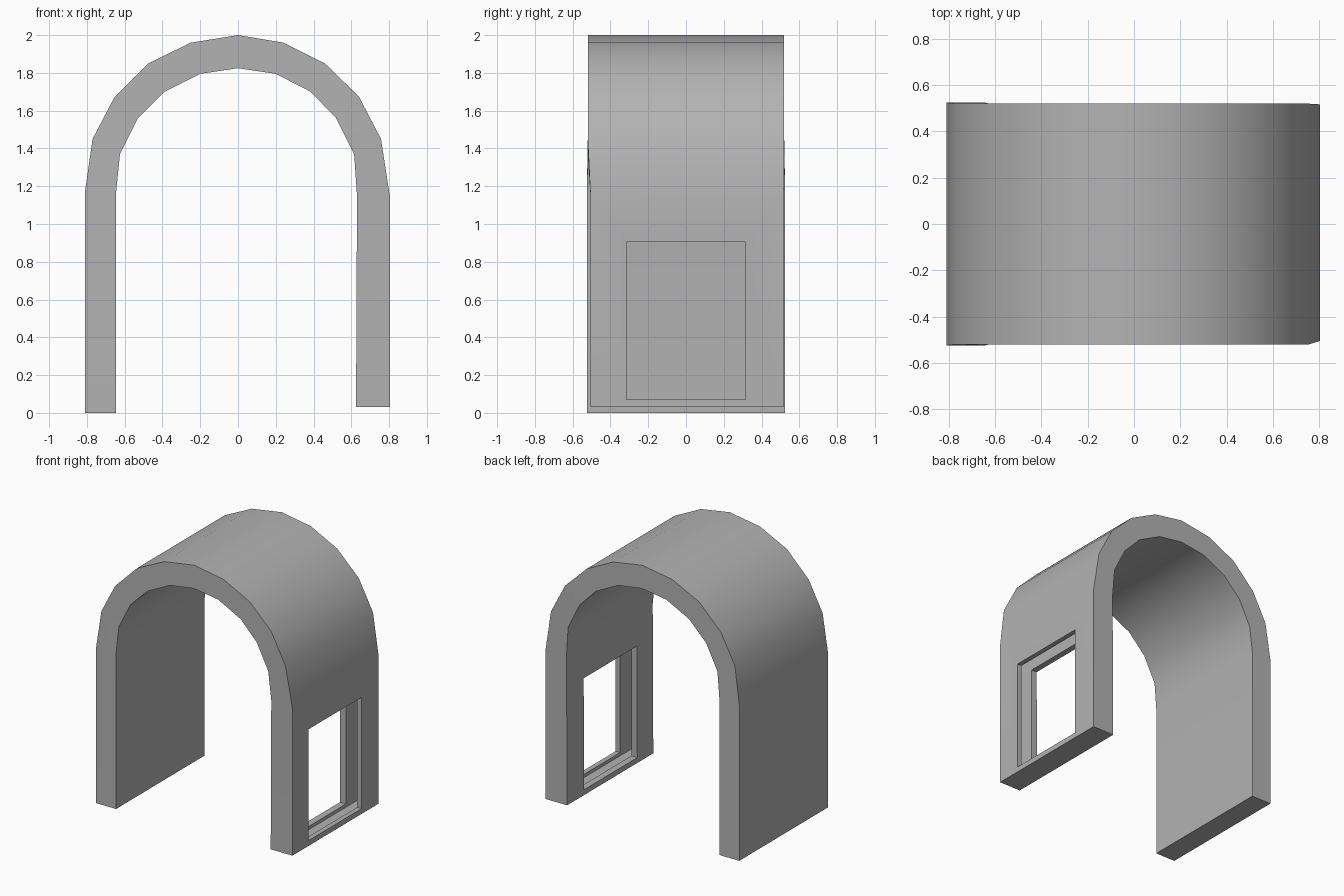
import bpy
import bmesh
import math
from mathutils import Matrix, Vector

cube = bpy.data.objects.get("Cube")
if cube:
    bpy.data.objects.remove(cube, do_unlink=True)

grey = bpy.data.materials.new("plain_grey")
grey.use_nodes = True
colour = (0.45, 0.45, 0.45, 1)
grey.diffuse_color = colour
grey.node_tree.nodes["Principled BSDF"].inputs["Base Color"].default_value = colour


def mesh_object(name, bm):
    bmesh.ops.recalc_face_normals(bm, faces=bm.faces)
    mesh = bpy.data.meshes.new(name)
    bm.to_mesh(mesh)
    bm.free()
    mesh.materials.append(grey)
    obj = bpy.data.objects.new(name, mesh)
    bpy.context.collection.objects.link(obj)
    return obj


def box(name, low, high):
    low, high = Vector(low), Vector(high)
    bm = bmesh.new()
    bmesh.ops.create_cube(bm, size=1, matrix=Matrix.Translation((low + high) / 2)
                          @ Matrix.Diagonal((*(high - low), 1)))
    return mesh_object(name, bm)


# Vault cross-section, running from the left foot over the crown to the window wall
outer = [(-.81, 0), (-.81, 1.17), (-.77, 1.45), (-.655, 1.67), (-.475, 1.85), (-.25, 1.96),
         (0, 2), (.24, 1.96), (.46, 1.85), (.64, 1.675), (.757, 1.45), (.805, 1.14), (.805, .03)]
inner = [(-.645, 0), (-.645, 1.17), (-.625, 1.37), (-.53, 1.56), (-.39, 1.70), (-.2, 1.795),
         (0, 1.825), (.2, 1.795), (.385, 1.70), (.52, 1.56), (.615, 1.37), (.63, 1.15), (.625, .03)]


def depth(i, end):
    # The plain wall is slightly deeper, the window wall slightly shallower
    if i < 2:
        return end * .525
    if i > 10:
        return -.505 if end < 0 else .517
    return end * .52


bm = bmesh.new()
rings = []
for i, (o, n) in enumerate(zip(outer, inner)):
    front, back = depth(i, -1), depth(i, 1)
    rings.append([bm.verts.new((p[0], y, p[1]))
                  for p, y in ((o, front), (o, back), (n, back), (n, front))])
for a, b in zip(rings, rings[1:]):
    for k in range(4):
        m = (k + 1) % 4
        bm.faces.new((a[k], a[m], b[m], b[k]))
bm.faces.new(rings[0])
bm.faces.new(rings[-1])
vault = mesh_object("arched_vault", bm)

# Window opening and the wider slot hidden inside the wall
cutters = [box("window_cutter", (.5, -.315, .07), (.95, .315, .905)),
           box("slot_cutter", (.675, -.45, .045), (.768, .45, 1.03))]
bpy.context.view_layer.objects.active = vault
vault.select_set(True)
for cutter in cutters:
    cutter.hide_render = True
    mod = vault.modifiers.new(cutter.name, 'BOOLEAN')
    mod.operation = 'DIFFERENCE'
    mod.solver = 'EXACT'
    mod.object = cutter
    bpy.ops.object.modifier_apply(modifier=mod.name)
    bpy.data.objects.remove(cutter, do_unlink=True)

bpy.ops.object.shade_smooth_by_angle(angle=math.radians(30))
